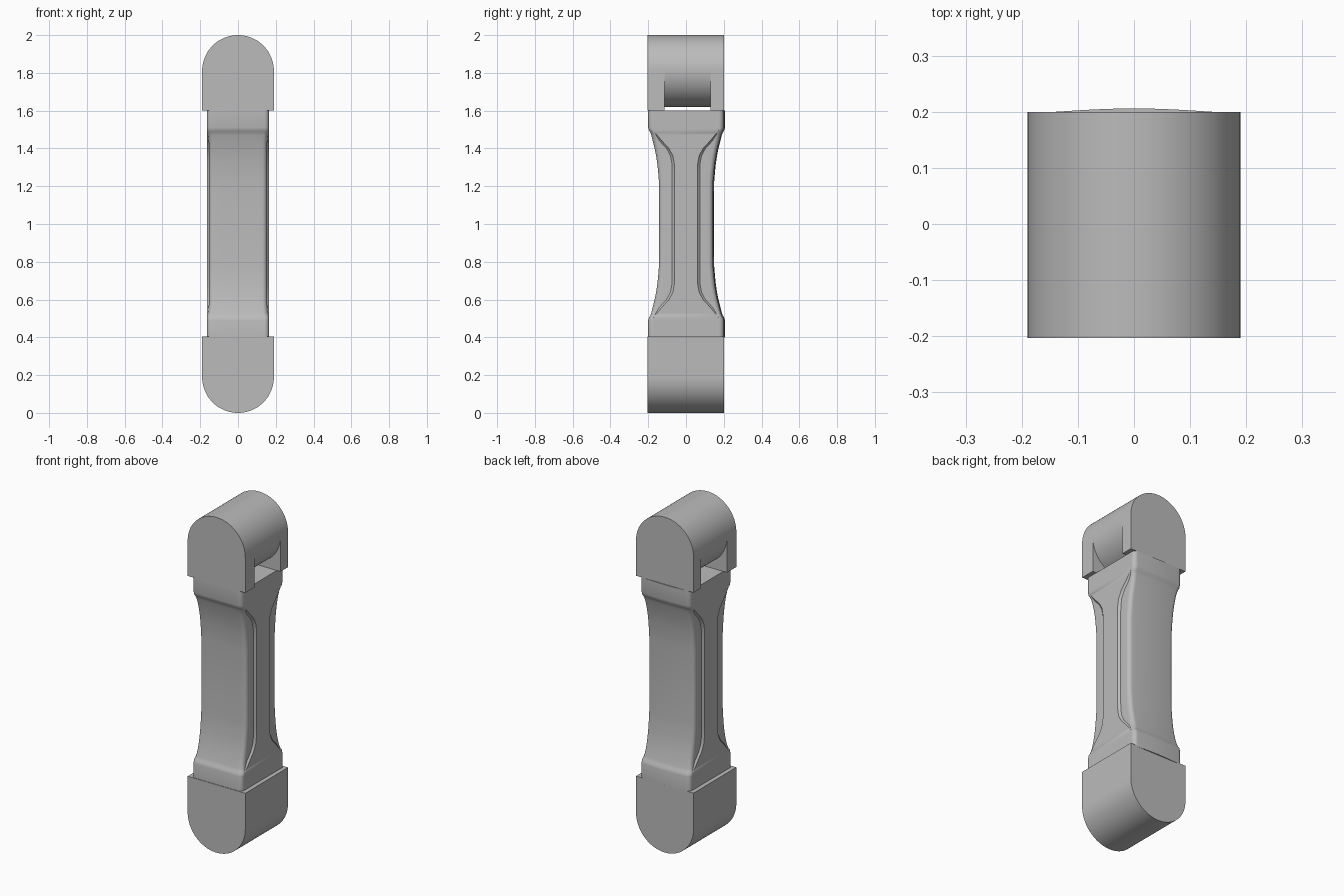
import bpy, bmesh, math

cube = bpy.data.objects.get("Cube")
if cube:
    bpy.data.objects.remove(cube, do_unlink=True)

grey = bpy.data.materials.new("plain grey")
grey.use_nodes = True
colour = (0.5, 0.5, 0.5, 1)
grey.diffuse_color = colour
grey.node_tree.nodes["Principled BSDF"].inputs["Base Color"].default_value = colour

R = 0.19          # end radius
FRONT, BACK = -0.203, 0.2


def loft(name, rings, angle):
    """Skin a stack of equal rings and cap both ends."""
    bm = bmesh.new()
    loops = [[bm.verts.new(p) for p in ring] for ring in rings]
    n = len(loops[0])
    for a, b in zip(loops, loops[1:]):
        for i in range(n):
            j = (i + 1) % n
            bm.faces.new((a[i], a[j], b[j], b[i]))
    bm.faces.new(loops[0])
    bm.faces.new(loops[-1])
    bmesh.ops.recalc_face_normals(bm, faces=bm.faces)
    mesh = bpy.data.meshes.new(name)
    bm.to_mesh(mesh)
    bm.free()
    mesh.materials.append(grey)
    obj = bpy.data.objects.new(name, mesh)
    bpy.context.collection.objects.link(obj)
    bpy.ops.object.select_all(action='DESELECT')
    obj.select_set(True)
    bpy.context.view_layer.objects.active = obj
    bpy.ops.object.shade_smooth_by_angle(angle=math.radians(angle))
    return obj


def extrude_y(name, outline, y0, y1):
    return loft(name, [[(x, y, z) for x, z in outline] for y in (y0, y1)], 30)


def arch(base, centre):
    """Half round joined to a flat base."""
    s = 1 if centre > base else -1
    arc = [(R * math.cos(math.pi * i / 40), centre + s * R * math.sin(math.pi * i / 40))
           for i in range(41)]
    return arc + [(-R, base), (R, base)]


# Rounded end blocks: solid foot, forked head around a full barrel
extrude_y("lower_end", arch(0.405, R), FRONT, BACK)
extrude_y("front_fork", arch(1.6, 2 - R), FRONT, -0.115)
extrude_y("back_fork", arch(1.6, 2 - R), 0.13, BACK)
circle = [(R * math.cos(math.tau * i / 80), 2 - R + R * math.sin(math.tau * i / 80))
          for i in range(80)]
extrude_y("barrel", circle, -0.115, 0.13)

# Waisted grip: distance from the middle, half depth, rib half depth, side step
STATIONS = [(0.0, 0.142, 0.06, 0.011), (0.22, 0.143, 0.06, 0.011),
            (0.27, 0.147, 0.06, 0.011), (0.32, 0.152, 0.062, 0.011),
            (0.36, 0.158, 0.069, 0.011), (0.40, 0.166, 0.09, 0.011),
            (0.44, 0.176, 0.127, 0.010), (0.47, 0.184, 0.152, 0.007),
            (0.485, 0.189, 0.164, 0.003), (0.495, 0.196, 0.17, 0.0),
            (0.51, 0.2, 0.172, 0.0), (0.6, 0.2, 0.172, 0.0)]
WIDTH, ROUND = 0.165, 0.025


def grip_section(z, depth, rib, step):
    side = WIDTH - step
    quarter = [(WIDTH, rib), (WIDTH - step * 0.2, rib + 0.001),
               (side, max(rib + 0.002, min(rib + 0.013, depth - ROUND)))]
    for i in range(9):
        a = math.pi / 2 * i / 8
        quarter.append((side - ROUND * (1 - math.cos(a)),
                        depth - ROUND * (1 - math.sin(a))))
    quarter += [(0.09, depth), (0.045, depth)]
    back = quarter + [(0, depth)] + [(-x, y) for x, y in reversed(quarter)]
    front = [(-x, -y) for x, y in back]
    # The back panel is slightly crowned
    back = [(x, y + 0.006 * max(0, 1 - (x / 0.13) ** 2) * (y > rib + 0.02))
            for x, y in back]
    return [(x, y, z) for x, y in back + front]


rows = [(1 - d, *rest) for d, *rest in reversed(STATIONS)]
rows += [(1 + d, *rest) for d, *rest in STATIONS[1:]]
loft("grip", [grip_section(*row) for row in rows], 35)
